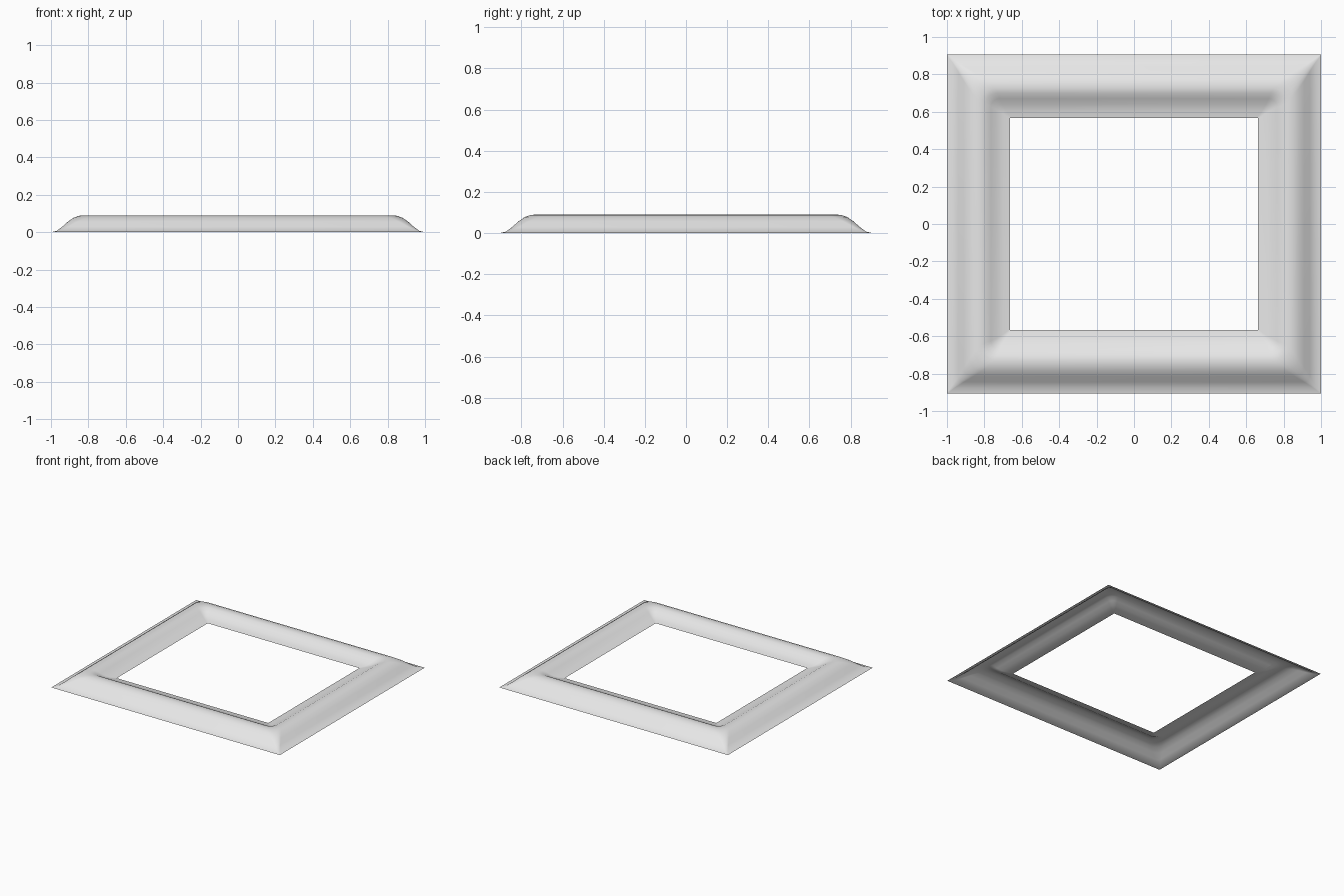
import bpy, bmesh, math

cube = bpy.data.objects.get("Cube")
if cube:
    bpy.data.objects.remove(cube, do_unlink=True)

HALF_X, HALF_Y = 1.0, 0.905
ARC_STEPS = 6

# Moulding cross-section: inset from the outer edge, height, corner radius
PROFILE = [
    (0.0, 0.0, 0.002), (0.03, 0.007, 0.012), (0.06, 0.029, 0.03),
    (0.09, 0.056, 0.05), (0.12, 0.077, 0.065), (0.15, 0.088, 0.075),
    (0.18, 0.09, 0.075), (0.205, 0.085, 0.065), (0.235, 0.069, 0.045),
    (0.265, 0.052, 0.03), (0.3, 0.041, 0.015), (0.337, 0.035, 0.005),
]


def rounded_ring(bm, inset, z, radius):
    """Rounded rectangle of vertices, counter-clockwise."""
    cx, cy = HALF_X - inset - radius, HALF_Y - inset - radius
    ring = []
    for corner, (sx, sy) in enumerate([(1, 1), (-1, 1), (-1, -1), (1, -1)]):
        for i in range(ARC_STEPS + 1):
            a = (corner + i / ARC_STEPS) * math.pi / 2
            ring.append(bm.verts.new((sx * cx + radius * math.cos(a),
                                      sy * cy + radius * math.sin(a), z)))
    return ring


# Open-backed frame: bridge the successive rings
bm = bmesh.new()
rings = [rounded_ring(bm, *p) for p in PROFILE]
for outer, inner in zip(rings, rings[1:]):
    for i in range(len(outer)):
        j = (i + 1) % len(outer)
        bm.faces.new((outer[i], outer[j], inner[j], inner[i])).smooth = True

mesh = bpy.data.meshes.new("frame_moulding")
bm.to_mesh(mesh)
bm.free()
frame = bpy.data.objects.new("frame_moulding", mesh)
bpy.context.collection.objects.link(frame)

# Light grey finish
grey = bpy.data.materials.new("light_grey")
grey.use_nodes = True
colour = (0.8, 0.8, 0.8, 1.0)
grey.diffuse_color = colour
grey.node_tree.nodes["Principled BSDF"].inputs["Base Color"].default_value = colour
mesh.materials.append(grey)
